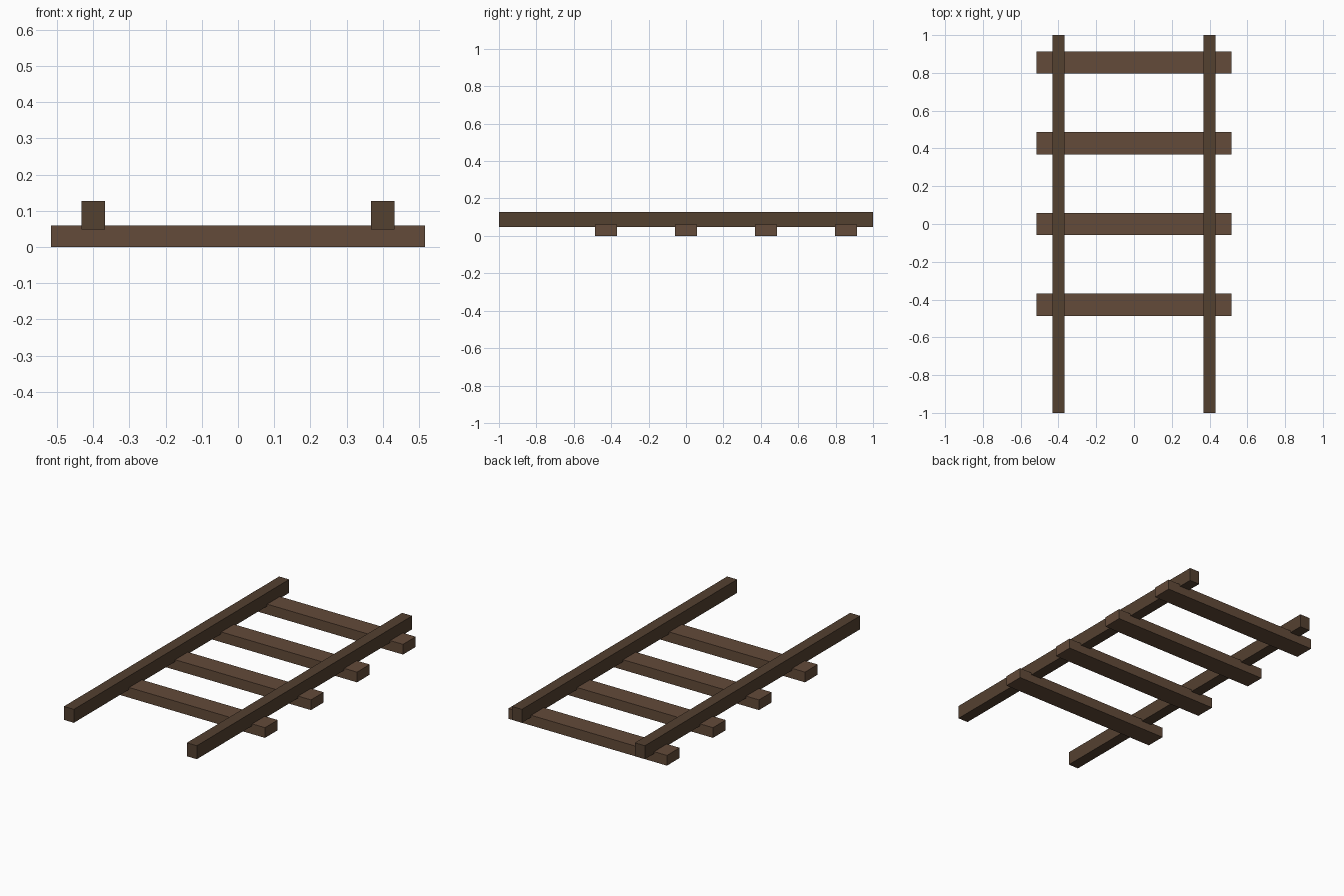
import bpy

if "Cube" in bpy.data.objects:
    bpy.data.objects.remove(bpy.data.objects["Cube"])


def material(name, color):
    m = bpy.data.materials.new(name)
    m.diffuse_color = color
    m.use_nodes = True
    m.node_tree.nodes["Principled BSDF"].inputs["Base Color"].default_value = m.diffuse_color
    return m


def beam(name, center, size, mat):
    bpy.ops.mesh.primitive_cube_add(size=1, location=center)
    ob = bpy.context.object
    ob.name = name
    ob.scale = size
    bpy.ops.object.transform_apply(location=False, rotation=False, scale=True)
    ob.data.materials.append(mat)
    return ob


sleeper_wood = material("sleeper_wood", (0.125, 0.07, 0.041, 1))
rail_wood = material("rail_wood", (0.088, 0.052, 0.03, 1))

# Evenly spaced cross sleepers lying on the ground
SPACING = 0.4275
for i in range(-1, 3):
    beam(f"sleeper_{i + 2}", (0, i * SPACING, 0.03), (1.032, 0.118, 0.06), sleeper_wood)

# Two long rails, slightly sunk into the sleepers
for side, x in (("left", -0.4), ("right", 0.4)):
    beam(f"rail_{side}", (x, 0, 0.088), (0.065, 2.0, 0.079), rail_wood)
